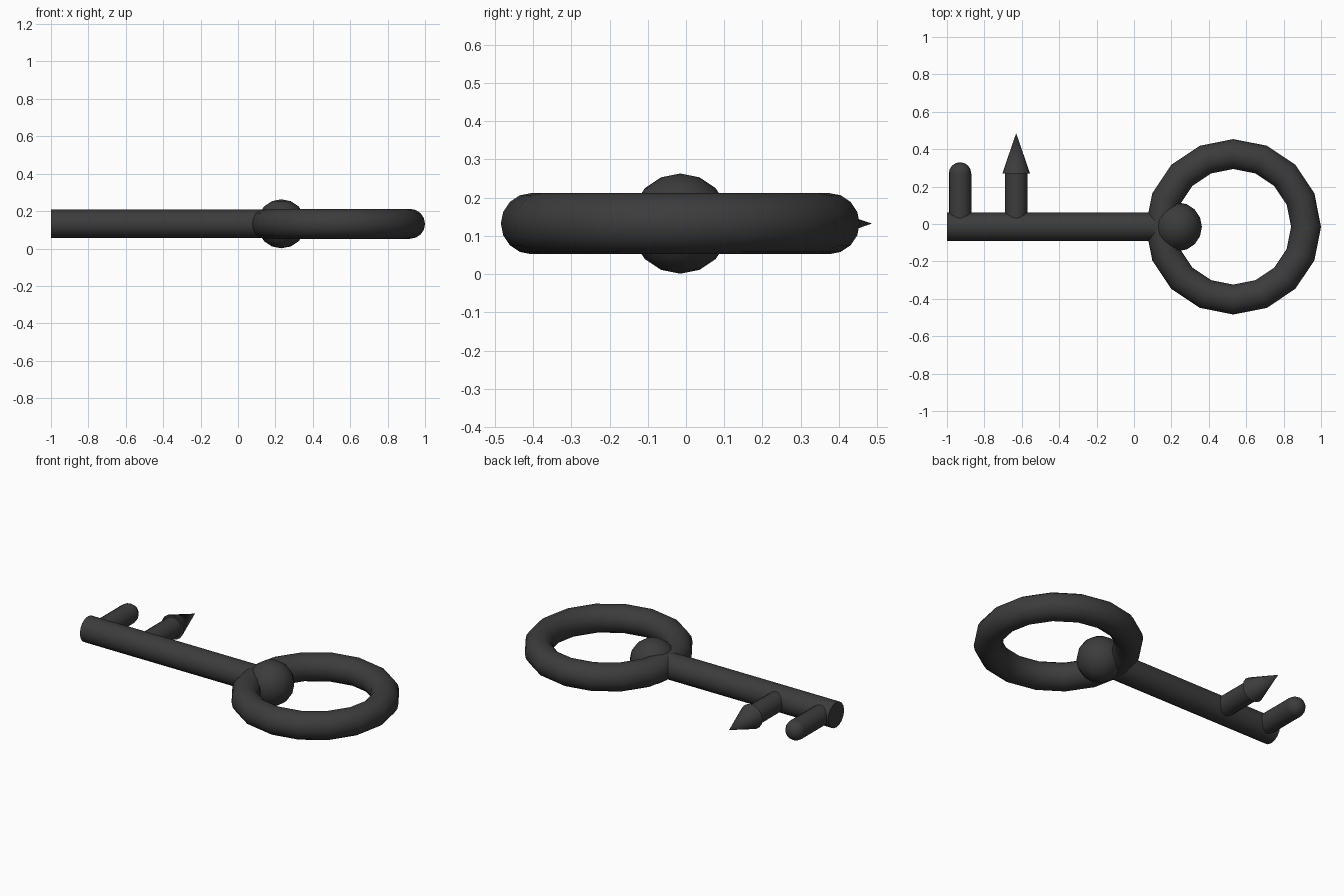
import bpy
from math import pi
from mathutils import Vector

if "Cube" in bpy.data.objects:
    bpy.data.objects.remove(bpy.data.objects["Cube"])

Y, Z = -0.015, 0.132   # axis of the key shaft

iron = bpy.data.materials.new("dark_iron")
iron.diffuse_color = (0.045, 0.045, 0.045, 1)
iron.use_nodes = True
iron.node_tree.nodes["Principled BSDF"].inputs["Base Color"].default_value = iron.diffuse_color


def finish(name, angle=0.8):
    ob = bpy.context.object
    ob.name = name
    ob.data.materials.append(iron)
    bpy.ops.object.shade_smooth_by_angle(angle=angle)
    return ob


def rod(name, start, end, r1, r2=None):
    """Round bar (or cone) between two points."""
    a, b = Vector(start), Vector(end)
    d = b - a
    bpy.ops.mesh.primitive_cone_add(
        vertices=16, radius1=r1, radius2=r1 if r2 is None else r2,
        depth=d.length, location=(a + b) / 2,
        rotation=d.to_track_quat('Z', 'Y').to_euler())
    return finish(name)


def ball(name, loc, r, rot=(0, 0, 0)):
    bpy.ops.mesh.primitive_uv_sphere_add(
        segments=16, ring_count=8, radius=r, location=loc, rotation=rot)
    return finish(name)


# bow: ring handle with 16 segments
bpy.ops.mesh.primitive_torus_add(
    major_segments=16, minor_segments=16, major_radius=0.389,
    minor_radius=0.08, location=(0.531, Y, Z))
finish("bow_ring")

# shaft and the ball joining it to the ring
rod("shaft", (-1, Y, Z), (0.2, Y, Z), 0.0765)
ball("collar_ball", (0.232, Y, Z), 0.131)

# round-ended tooth
rod("round_tooth", (-0.93, Y, Z), (-0.93, 0.27, Z), 0.06)
ball("round_tooth_tip", (-0.93, 0.27, Z), 0.06, (pi / 2, 0, 0))

# pointed tooth
rod("pointed_tooth", (-0.63, Y, Z), (-0.63, 0.27, Z), 0.06)
rod("pointed_tooth_tip", (-0.63, 0.27, Z), (-0.63, 0.486, Z), 0.074, 0)
